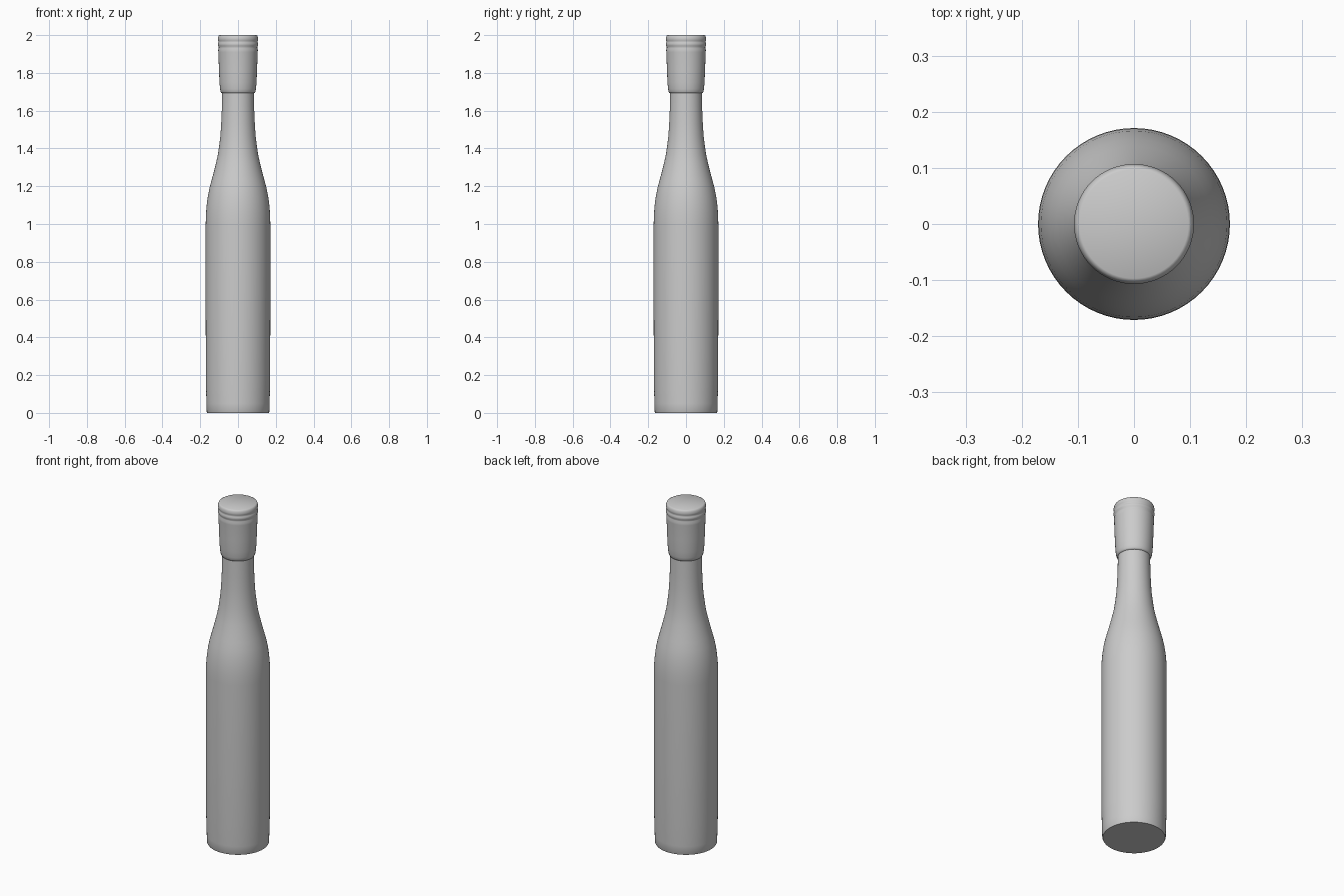
import bpy, bmesh, math

if "Cube" in bpy.data.objects:
    bpy.data.objects.remove(bpy.data.objects["Cube"])

SEGMENTS = 64


def lathe(name, profile, angle):
    """Revolve (radius, height) points around z; zero radius closes an end."""
    bm = bmesh.new()
    verts = [bm.verts.new((r, 0, z)) for r, z in profile]
    edges = [bm.edges.new(pair) for pair in zip(verts, verts[1:])]
    bmesh.ops.spin(bm, geom=verts + edges, cent=(0, 0, 0), axis=(0, 0, 1),
                   angle=math.tau, steps=SEGMENTS, use_duplicate=False)
    bmesh.ops.remove_doubles(bm, verts=bm.verts, dist=0.0002)
    bmesh.ops.recalc_face_normals(bm, faces=bm.faces)
    mesh = bpy.data.meshes.new(name)
    bm.to_mesh(mesh)
    bm.free()
    obj = bpy.data.objects.new(name, mesh)
    bpy.context.collection.objects.link(obj)
    bpy.ops.object.select_all(action='DESELECT')
    obj.select_set(True)
    bpy.context.view_layer.objects.active = obj
    bpy.ops.object.shade_smooth_by_angle(angle=math.radians(angle))
    return obj


# Glass: flat base, straight body, sloping shoulder and slim neck
lathe("bottle_body", [
    (0, 0), (0.163, 0), (0.166, 0.006), (0.167, 0.05), (0.170, 0.16),
    (0.171, 0.5), (0.171, 1.0), (0.170, 1.05), (0.166, 1.10), (0.160, 1.145),
    (0.151, 1.19), (0.139, 1.235), (0.127, 1.28), (0.116, 1.325),
    (0.106, 1.37), (0.099, 1.42), (0.093, 1.47), (0.089, 1.53),
    (0.086, 1.60), (0.084, 1.70)], 40)

# Foil capsule: rounded lower lip, tapered sleeve, two beads and flat top
lathe("neck_capsule", [
    (0.083, 1.692), (0.088, 1.693), (0.092, 1.70), (0.095, 1.715),
    (0.098, 1.75), (0.101, 1.82), (0.104, 1.91), (0.105, 1.922),
    (0.102, 1.932), (0.102, 1.937), (0.106, 1.945), (0.107, 1.953),
    (0.105, 1.96), (0.103, 1.965), (0.106, 1.972), (0.107, 1.98),
    (0.105, 1.99), (0.102, 1.997), (0.097, 2.0), (0, 2.0)], 60)
